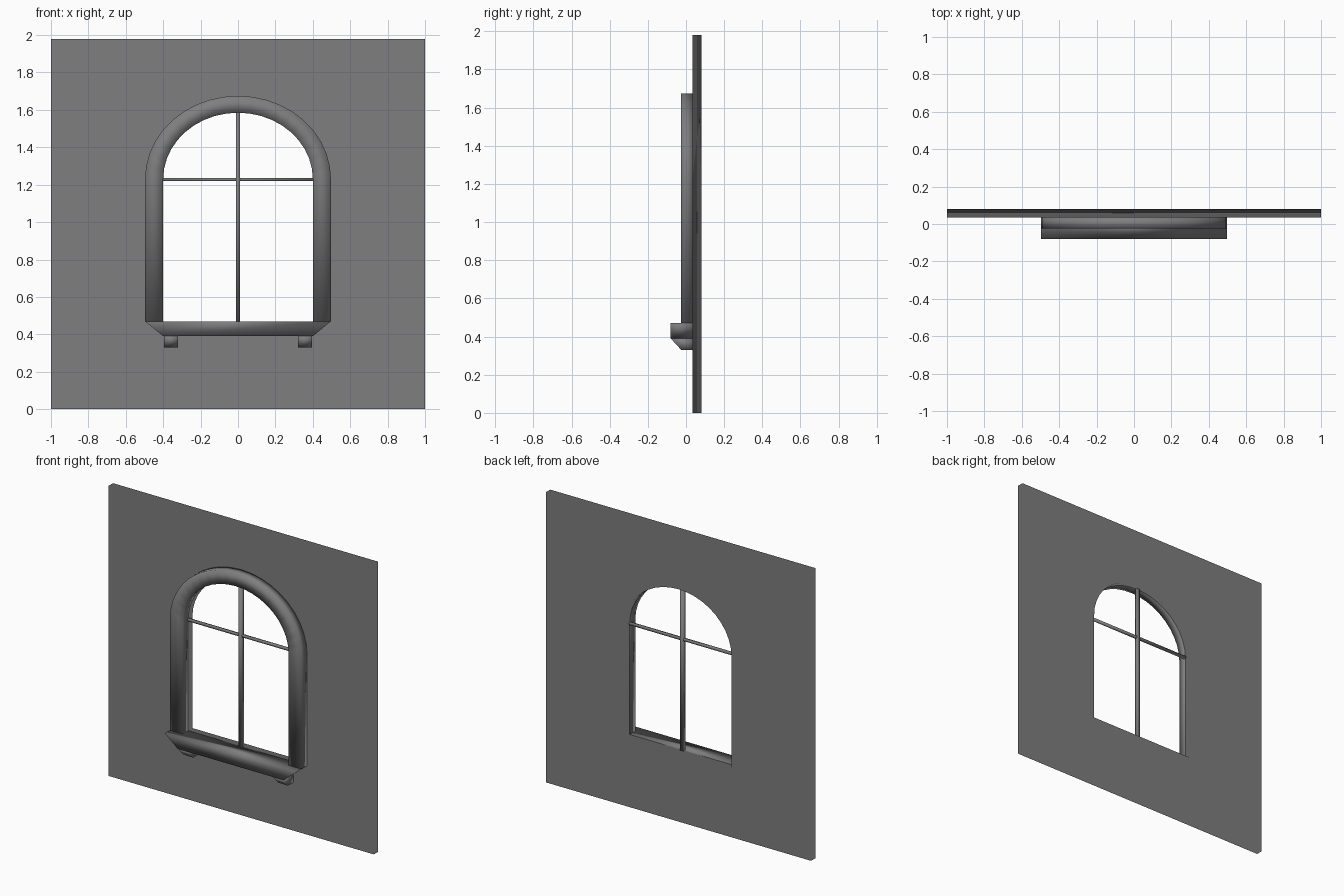
import bpy, bmesh
from math import pi, cos, sin
from mathutils import Vector

if "Cube" in bpy.data.objects:
    bpy.data.objects.remove(bpy.data.objects["Cube"])

stone = bpy.data.materials.new("dark_grey")
stone.diffuse_color = (0.21, 0.21, 0.21, 1)
stone.use_nodes = True
stone.node_tree.nodes["Principled BSDF"].inputs["Base Color"].default_value = stone.diffuse_color


def prism(name, loops, a, b, axis='Y'):
    """Fill closed 2D loops (inner loops become holes) and extrude from a to b."""
    bm = bmesh.new()
    edges = []
    for loop in loops:
        if axis == 'Y':
            vs = [bm.verts.new((u, a, v)) for u, v in loop]
        else:
            vs = [bm.verts.new((a, u, v)) for u, v in loop]
        edges += [bm.edges.new((vs[i - 1], vs[i])) for i in range(len(vs))]
    bmesh.ops.triangle_fill(bm, edges=edges, use_beauty=True)
    ext = bmesh.ops.extrude_face_region(bm, geom=bm.faces[:], use_keep_orig=True)
    move = Vector((0, b - a, 0)) if axis == 'Y' else Vector((b - a, 0, 0))
    bmesh.ops.translate(bm, vec=move,
                        verts=[g for g in ext['geom'] if isinstance(g, bmesh.types.BMVert)])
    bmesh.ops.recalc_face_normals(bm, faces=bm.faces[:])
    for f in bm.faces:
        f.smooth = True
    mesh = bpy.data.meshes.new(name)
    bm.to_mesh(mesh)
    bm.free()
    mesh.materials.append(stone)
    ob = bpy.data.objects.new(name, mesh)
    bpy.context.collection.objects.link(ob)
    return ob


def rect(x0, x1, z0, z1):
    return [(x0, z0), (x1, z0), (x1, z1), (x0, z1)]


SILL, SPRING, N = 0.47, 1.23, 20


def arch(rx, rz):
    """Open outline: up the right jamb, over the arch, down the left jamb."""
    curve = [(rx * cos(pi * i / N), SPRING + rz * sin(pi * i / N)) for i in range(N + 1)]
    return [(rx, SILL)] + curve + [(-rx, SILL)]


inner, outer = arch(0.4, 0.355), arch(0.497, 0.445)

# wall panel with arched opening; its big faces dominate the soft shading
wall = prism("wall", [rect(-1, 1, 0, 1.98), inner], 0.035, 0.08)
weighted = wall.modifiers.new("weighted_normals", 'WEIGHTED_NORMAL')
weighted.weight = 100

# raised surround around the opening
prism("window_surround", [outer + inner[::-1]], -0.025, 0.035)

# sill with slanted ends
prism("sill", [[(-0.497, SILL), (-0.4, 0.39), (0.4, 0.39), (0.497, SILL)]], -0.08, 0.035)

# brackets under the sill
bracket = [(-0.08, 0.39), (-0.025, 0.33), (0.035, 0.33), (0.035, 0.39)]
for side, label in ((-1, "left"), (1, "right")):
    prism("sill_bracket_" + label, [bracket], side * 0.32, side * 0.395, 'X')

# glazing bars
prism("vertical_bar", [rect(-0.012, 0.012, SILL, 1.59)], 0.022, 0.046)
prism("horizontal_bar", [rect(-0.4, 0.4, 1.22, 1.236)], 0.026, 0.042)
